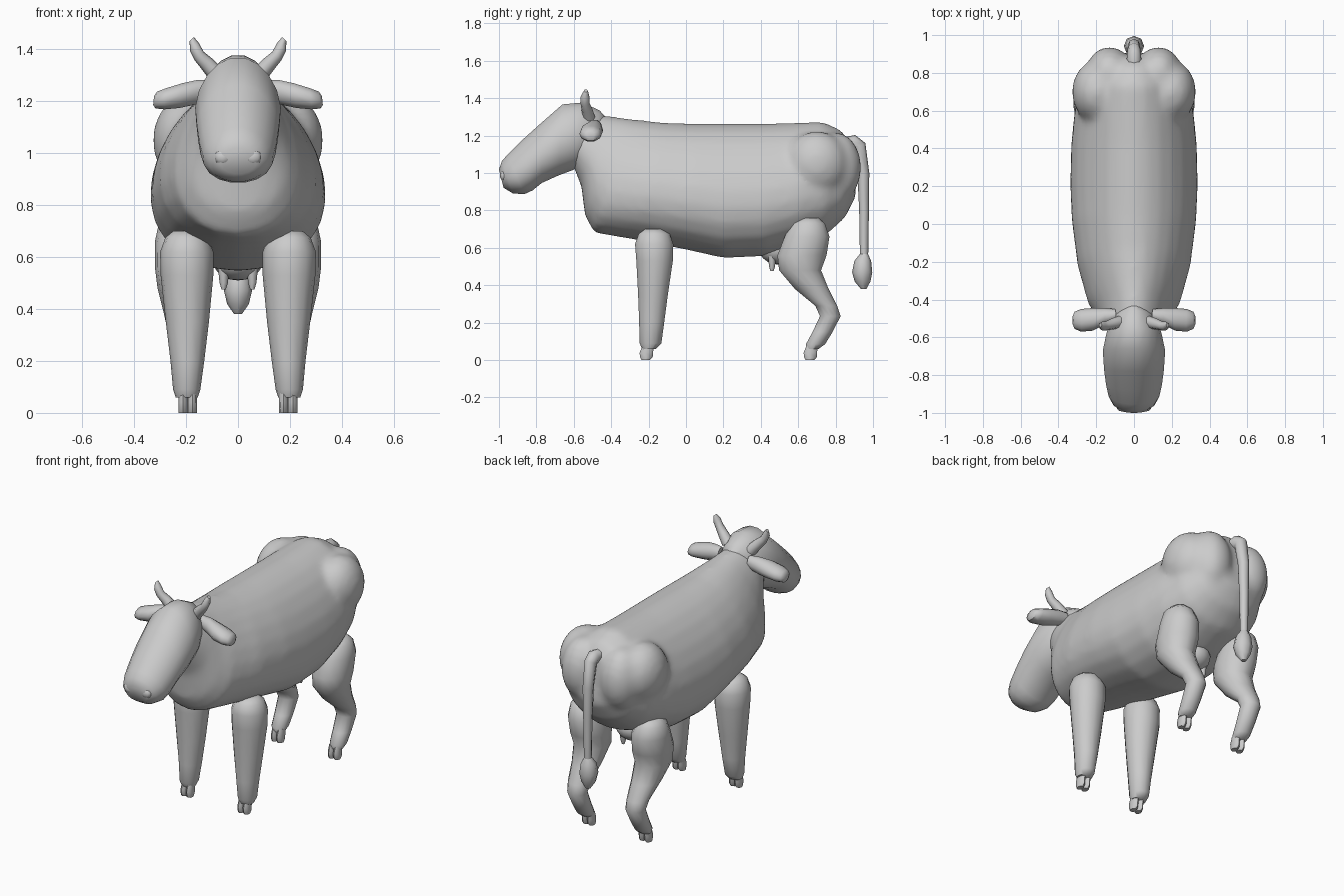
import bpy, bmesh
from math import cos, sin, pi, radians
from mathutils import Vector, Matrix


def loft(bm, rings, n=16, egg=0.0):
    """Skin rings given as (centre, half-axis u, half-axis v)."""
    loops = []
    for c, u, v in rings:
        c, u, v = Vector(c), Vector(u), Vector(v)
        loop = []
        for i in range(n):
            a = 2 * pi * i / n
            loop.append(bm.verts.new(c + u * cos(a) * (1 - egg * sin(a)) + v * sin(a)))
        loops.append(loop)
    for a, b in zip(loops, loops[1:]):
        for i in range(n):
            j = (i + 1) % n
            bm.faces.new((a[i], a[j], b[j], b[i]))
    bm.faces.new(loops[0])
    bm.faces.new(loops[-1])


def ball(bm, c, r, seg=16):
    m = Matrix.Translation(c) @ Matrix.Diagonal((*r, 1))
    bmesh.ops.create_uvsphere(bm, u_segments=seg, v_segments=seg // 2 + 2, radius=1, matrix=m)


def finish(bm, name, angle=50):
    bmesh.ops.recalc_face_normals(bm, faces=bm.faces[:])
    me = bpy.data.meshes.new(name)
    bm.to_mesh(me)
    bm.free()
    ob = bpy.data.objects.new(name, me)
    bpy.context.collection.objects.link(ob)
    bpy.ops.object.select_all(action='DESELECT')
    ob.select_set(True)
    bpy.context.view_layer.objects.active = ob
    bpy.ops.object.shade_smooth_by_angle(angle=radians(angle))
    return ob


def side_rings(table):
    """Rows of top y, top z, bottom y, bottom z, half width."""
    return [((0, (a + c) / 2, (b + d) / 2), (w, 0, 0), (0, (a - c) / 2, (b - d) / 2))
            for a, b, c, d, w in table]


def leg_rings(table, s):
    """Rows of z, front y, back y, inner x, outer x."""
    return [((s * (i + o) / 2, (f + b) / 2, z), ((o - i) / 2, 0, 0), (0, (b - f) / 2, 0))
            for z, f, b, i, o in table]


# Torso with neck, hip and rump bulges blended in
bm = bmesh.new()
loft(bm, side_rings([
    (-.58, 1.32, -.62, 1.08, .11), (-.45, 1.31, -.56, .93, .16),
    (-.37, 1.30, -.54, .77, .20), (-.30, 1.29, -.49, .68, .24),
    (-.12, 1.27, -.28, .645, .295), (.05, 1.265, 0, .59, .325),
    (.22, 1.265, .2, .545, .333), (.42, 1.265, .42, .555, .328),
    (.60, 1.27, .60, .61, .31), (.73, 1.275, .75, .67, .275),
    (.83, 1.23, .85, .76, .22), (.88, 1.16, .91, .88, .13)]), 24, .2)
for s in (1, -1):
    ball(bm, (s * .195, .70, 1.05), (.135, .17, .175))
    ball(bm, (s * .13, .80, 1.03), (.125, .14, .19))
torso = finish(bm, "torso")
mod = torso.modifiers.new("Blend", 'REMESH')
mod.mode = 'VOXEL'
mod.voxel_size = .02
mod.use_smooth_shade = True
mod = torso.modifiers.new("Soften", 'SMOOTH')
mod.iterations = 9

# Head
bm = bmesh.new()
loft(bm, side_rings([
    (-.42, 1.29, -.46, 1.18, .05), (-.46, 1.335, -.52, 1.06, .11),
    (-.55, 1.38, -.60, 1.015, .145), (-.66, 1.37, -.68, .985, .165),
    (-.78, 1.265, -.77, .945, .158), (-.88, 1.175, -.82, .905, .148),
    (-.955, 1.10, -.865, .885, .135), (-.985, 1.065, -.925, .89, .112),
    (-1.0, 1.02, -.975, .92, .07)]), 18, .1)
finish(bm, "head", 60)

# Tail with tuft
bm = bmesh.new()
loft(bm, [((0, y, z), (r, 0, 0), (0, a * r, b * r)) for y, z, r, a, b in (
    (.83, 1.15, .04, 0, 1), (.89, 1.165, .038, .4, 1), (.925, 1.14, .034, 1, .6),
    (.948, 1.0, .032, 1, 0), (.952, .8, .026, 1, 0), (.952, .55, .022, 1, 0))], 8)
finish(bm, "tail")
bm = bmesh.new()
loft(bm, [((0, y, z), (r, 0, 0), (0, r, 0)) for y, z, r in (
    (.952, .57, .02), (.945, .53, .045), (.942, .47, .054),
    (.944, .42, .042), (.95, .38, .015))], 8)
finish(bm, "tail_tuft")

# Udder
bm = bmesh.new()
ball(bm, (0, .50, .595), (.10, .11, .085))
for s in (1, -1):
    for y in (.46, .53):
        loft(bm, [((s * .055, y, z), (r, 0, 0), (0, r, 0))
                  for z, r in ((.56, .022), (.50, .016), (.475, .008))], 8)
finish(bm, "udder")

FRONT = [(.70, -.22, -.125, .15, .25), (.675, -.255, -.085, .115, .28),
         (.62, -.275, -.065, .095, .30), (.53, -.268, -.068, .095, .298),
         (.35, -.258, -.095, .112, .278), (.20, -.252, -.115, .13, .26),
         (.09, -.25, -.13, .145, .25), (.06, -.235, -.16, .155, .24)]
REAR = [(.76, .60, .71, .18, .27), (.73, .56, .745, .14, .305),
        (.66, .525, .77, .11, .32), (.56, .485, .755, .10, .32),
        (.48, .495, .725, .105, .31), (.38, .58, .765, .12, .285),
        (.29, .69, .81, .135, .265), (.235, .715, .828, .14, .255),
        (.15, .675, .785, .145, .25), (.085, .64, .745, .15, .245),
        (.06, .645, .71, .16, .235)]

for s, side in ((1, "left"), (-1, "right")):
    # Legs with cloven hooves
    for name, rows, y in (("front", FRONT, -.212), ("rear", REAR, .665)):
        bm = bmesh.new()
        loft(bm, leg_rings(rows, s), 14)
        finish(bm, f"{name}_leg_{side}")
        bm = bmesh.new()
        for dx in (-.018, .018):
            loft(bm, [((s * .193 + dx, y + dy, z), (.018, 0, 0), (0, r, 0))
                      for z, r, dy in ((.08, .03, .01), (.04, .036, 0), (.015, .034, 0),
                                       (0, .022, -.003))], 8)
        finish(bm, f"{name}_hoof_{side}")

    # Ear, a flattened drooping cup
    bm = bmesh.new()
    loft(bm, [((s * x, y, z), (0, ry, 0), (s * -.1 * rz, 0, rz)) for x, y, z, ry, rz in (
        (.10, -.48, 1.245, .03, .04), (.16, -.49, 1.235, .045, .05),
        (.22, -.505, 1.222, .06, .05), (.28, -.51, 1.21, .06, .043),
        (.315, -.51, 1.205, .045, .034), (.325, -.51, 1.203, .02, .018))], 10)
    finish(bm, f"ear_{side}")

    # Horn, curving up and out
    bm = bmesh.new()
    loft(bm, [((s * x, y, z), (.75 * r, 0, -.65 * s * r), (0, r, 0)) for x, y, z, r in (
        (.08, -.52, 1.30, .034), (.12, -.53, 1.345, .029), (.15, -.54, 1.375, .024),
        (.168, -.54, 1.41, .023), (.178, -.535, 1.44, .011))], 8)
    finish(bm, f"horn_{side}")

    # Nostril
    bm = bmesh.new()
    ball(bm, (s * .058, -.972, .985), (.034, .022, .03), 10)
    finish(bm, f"nostril_{side}")
